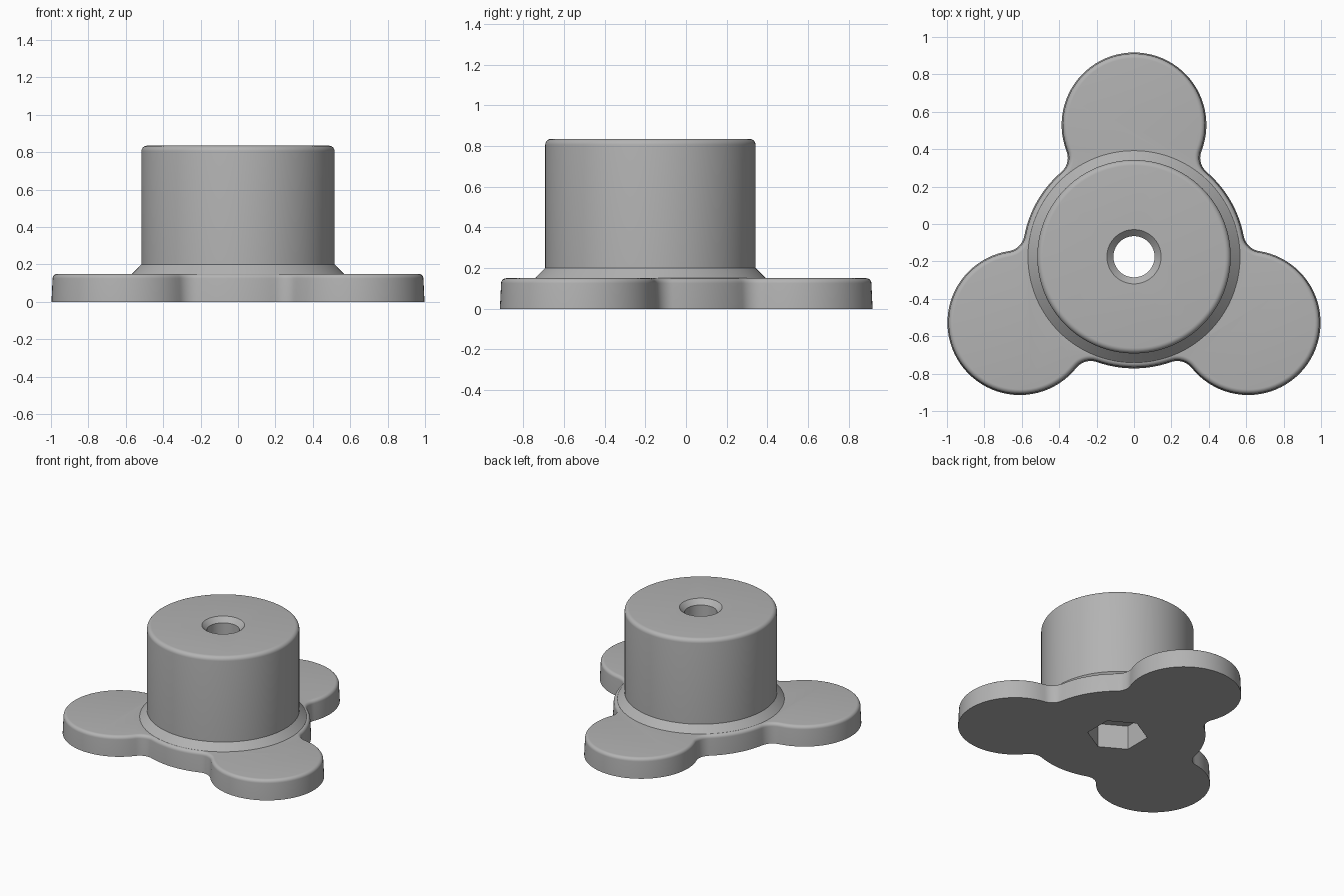
import bpy, bmesh, math
from mathutils import Vector

cube = bpy.data.objects.get("Cube")
if cube:
    bpy.data.objects.remove(cube, do_unlink=True)

CENTRE_Y = -0.175
DISC_R, LOBE_R, LOBE_DIST, FILLET_R = 0.597, 0.387, 0.705, 0.10

grey = bpy.data.materials.new("plain grey")
grey.use_nodes = True
colour = (0.45, 0.45, 0.45, 1)
grey.diffuse_color = colour
grey.node_tree.nodes["Principled BSDF"].inputs["Base Color"].default_value = colour


def loft(name, rings):
    """Skin a stack of equal-sized rings and close both ends."""
    bm = bmesh.new()
    loops = [[bm.verts.new(p) for p in ring] for ring in rings]
    n = len(loops[0])
    for low, high in zip(loops, loops[1:]):
        for i in range(n):
            j = (i + 1) % n
            bm.faces.new((low[i], low[j], high[j], high[i]))
    bm.faces.new(loops[0][::-1])
    bm.faces.new(loops[-1])
    bmesh.ops.recalc_face_normals(bm, faces=bm.faces)
    mesh = bpy.data.meshes.new(name)
    bm.to_mesh(mesh)
    bm.free()
    mesh.materials.append(grey)
    obj = bpy.data.objects.new(name, mesh)
    bpy.context.collection.objects.link(obj)
    return obj


def circle(radius, z, sides=128, turn=0.0):
    angles = [turn + math.tau * i / sides for i in range(sides)]
    return [(radius * math.cos(a), CENTRE_Y + radius * math.sin(a), z) for a in angles]


def lathe(name, profile, sides=128, turn=0.0):
    return loft(name, [circle(r, z, sides, turn) for r, z in profile])


def round_edge(outer, top, radius, steps=6):
    """Profile points of a rounded upper edge."""
    return [(outer - radius + radius * math.cos(a), top - radius + radius * math.sin(a))
            for a in (math.pi / 2 * i / steps for i in range(steps + 1))]


# Fillet centre between the disc and the lobe pointing along local +x
a, b = DISC_R + FILLET_R, LOBE_R + FILLET_R
fx = (LOBE_DIST ** 2 + a ** 2 - b ** 2) / (2 * LOBE_DIST)
fy = math.sqrt(a ** 2 - fx ** 2)
disc_angle = math.atan2(fy, fx)
lobe_angle = math.atan2(fy, fx - LOBE_DIST)


def outline(inset, z):
    """Three-lobed outline, moved inward by inset."""
    def arc(cx, cy, r, start, end, steps):
        return [Vector((cx + r * math.cos(t), cy + r * math.sin(t)))
                for t in (start + (end - start) * i / steps for i in range(steps))]
    fr = FILLET_R + inset
    third = arc(fx, -fy, fr, math.pi - disc_angle, math.pi - lobe_angle, 10)
    third += arc(LOBE_DIST, 0, LOBE_R - inset, -lobe_angle, lobe_angle, 48)
    third += arc(fx, fy, fr, lobe_angle - math.pi, disc_angle - math.pi, 10)
    third += arc(0, 0, DISC_R - inset, disc_angle, math.tau / 3 - disc_angle, 14)
    points = []
    for k in range(3):
        turn = math.pi / 2 + k * math.tau / 3
        c, s = math.cos(turn), math.sin(turn)
        points += [(c * p.x - s * p.y, CENTRE_Y + s * p.x + c * p.y, z) for p in third]
    return points


# Lobed base plate with slight draft and a rounded top edge
base_profile = [(0, 0)] + [(-r, z) for r, z in round_edge(-0.006, 0.15, 0.025)]
knob = loft("lobed_knob", [outline(d, z) for d, z in base_profile])

# Hub with a sloped collar at its foot
hub = lathe("hub", [(0.53, 0.05), (0.567, 0.05), (0.567, 0.15), (0.517, 0.2)]
            + round_edge(0.517, 0.835, 0.03))

# Cutters for the chamfered bore and the hexagonal nut pocket
bore = lathe("bore_cutter", [(0.11, -0.1), (0.11, 0.8), (0.145, 0.835), (0.145, 0.9)])
pocket = lathe("pocket_cutter", [(0.205, -0.1), (0.205, 0.18)], 6, math.pi / 6)

for tool, operation in ((hub, 'UNION'), (bore, 'DIFFERENCE'), (pocket, 'DIFFERENCE')):
    mod = knob.modifiers.new(tool.name, 'BOOLEAN')
    mod.object, mod.operation, mod.solver = tool, operation, 'EXACT'
    tool.hide_render = True

# Bake the cuts and remove the helpers
bpy.context.view_layer.update()
depsgraph = bpy.context.evaluated_depsgraph_get()
finished = bpy.data.meshes.new_from_object(knob.evaluated_get(depsgraph))
knob.modifiers.clear()
knob.data = finished
for tool in (hub, bore, pocket):
    bpy.data.objects.remove(tool, do_unlink=True)

bpy.ops.object.select_all(action='DESELECT')
knob.select_set(True)
bpy.context.view_layer.objects.active = knob
bpy.ops.object.shade_smooth_by_angle(angle=math.radians(30))
